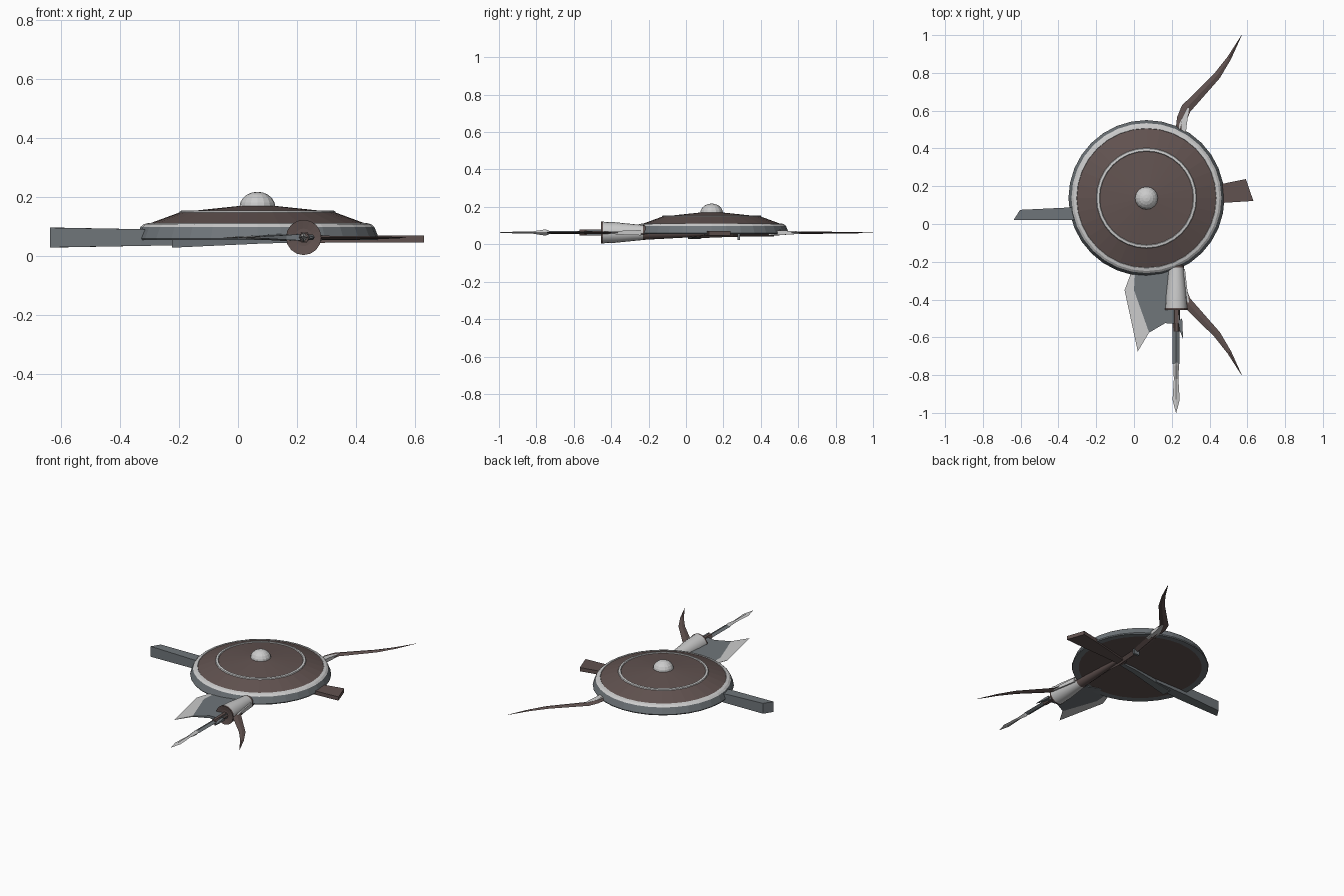
import bpy, bmesh, math
from mathutils import Vector, Matrix

if "Cube" in bpy.data.objects:
    bpy.data.objects.remove(bpy.data.objects["Cube"])


def material(name, c):
    m = bpy.data.materials.new(name)
    m.diffuse_color = (*c, 1)
    m.use_nodes = True
    m.node_tree.nodes["Principled BSDF"].inputs["Base Color"].default_value = m.diffuse_color
    return m


BROWN = material("brown_leather", (.12, .085, .08))
LIGHT = material("pale_metal", (.58, .58, .56))
SLATE = material("slate_metal", (.16, .18, .195))


def finish(name, bm, mat, smooth=False):
    bmesh.ops.remove_doubles(bm, verts=bm.verts, dist=1e-5)
    bmesh.ops.recalc_face_normals(bm, faces=bm.faces)
    me = bpy.data.meshes.new(name)
    bm.to_mesh(me)
    bm.free()
    ob = bpy.data.objects.new(name, me)
    bpy.context.collection.objects.link(ob)
    me.materials.append(mat)
    if smooth:
        bpy.context.view_layer.objects.active = ob
        ob.select_set(True)
        bpy.ops.object.shade_smooth_by_angle(angle=math.radians(35))
        ob.select_set(False)
    return ob


def lathe(name, profile, mat, centre, n=32, along_y=False, smooth=False):
    """Spin (radius, height) points about z, or about y."""
    bm = bmesh.new()
    vs = [bm.verts.new((r, 0, h)) for r, h in profile]
    edges = [bm.edges.new(p) for p in zip(vs, vs[1:])]
    bmesh.ops.spin(bm, geom=vs + edges, cent=(0, 0, 0), axis=(0, 0, 1),
                   angle=math.tau, steps=n, use_duplicate=False)
    bmesh.ops.remove_doubles(bm, verts=bm.verts, dist=1e-5)
    if along_y:
        bm.transform(Matrix.Rotation(-math.pi / 2, 4, 'X'))
    bm.transform(Matrix.Translation(centre))
    return finish(name, bm, mat, smooth)


def loft(name, rings, mat):
    """Skin a row of equal-length point loops and cap both ends."""
    bm = bmesh.new()
    rs = [[bm.verts.new(p) for p in ring] for ring in rings]
    n = len(rs[0])
    for a, b in zip(rs, rs[1:]):
        for i in range(n):
            j = (i + 1) % n
            bm.faces.new((a[i], a[j], b[j], b[i]))
    bm.faces.new(rs[0])
    bm.faces.new(rs[-1])
    return finish(name, bm, mat)


def box_ring(x, y0, y1, z0, z1, slant=0):
    return [(x, y0, z0), (x + slant, y1, z0), (x + slant, y1, z1), (x, y0, z1)]


def diamond(x, y, z, w, t):
    return [(x + w, y, z), (x, y, z + t), (x - w, y, z), (x, y, z - t)]


def plate(name, outline, mat, z):
    """Loft between two outlines given as (x, y, half thickness)."""
    return loft(name, [[(x, y, z - t) for x, y, t in outline],
                       [(x, y, z + t) for x, y, t in outline]], mat)


# Round shield: rim, trim rings, panels and boss
C = (.066, .137, 0)
lathe("shield_rim", [(.372, .056), (.41, .054), (.413, .06), (.397, .099)], SLATE, C)
lathe("shield_back", [(0, .056), (.374, .056)], BROWN, C)
lathe("shield_outer_trim", [(.397, .099), (.386, .108), (.37, .112), (.368, .109)], LIGHT, C)
lathe("shield_outer_panel", [(.37, .109), (.264, .148)], BROWN, C)
lathe("shield_inner_trim", [(.266, .147), (.263, .153), (.25, .155), (.247, .15)], LIGHT, C)
lathe("shield_inner_panel", [(.25, .15), (.06, .17), (0, .17)], BROWN, C)
lathe("shield_boss", [(.061 * math.cos(a * math.pi / 10), .166 + .052 * math.sin(a * math.pi / 10))
                      for a in range(6)], LIGHT, C, 16)

# Quiver lying along y, with its pale mouth at the front
Q = (.223, 0, .063)
lathe("quiver_mouth", [(.04, -.23), (.046, -.29), (.055, -.38), (.058, -.45)],
      LIGHT, Q, 16, True, True)
lathe("quiver_body", [(0, .1), (.018, .1), (.027, 0), (.034, -.13), (.041, -.26)],
      BROWN, Q, 16, True, True)
lathe("quiver_lid", [(.06, -.445), (.06, -.455), (.03, -.45), (0, -.45)], BROWN, Q, 16, True)

# Spear passing through it
lathe("spear_grip", [(0, -.4), (.02, -.4), (.018, -.57), (0, -.57)], BROWN, (.225, 0, .063), 6, True)
loft("spear_shaft", [diamond(.223, y, .063, w, .009)
                     for y, w in ((.28, .01), (-.55, .019), (-.74, .019))], SLATE)
loft("spear_head", [diamond(.223, y, .063, w, t) for y, w, t in
                    ((-.73, .013, .008), (-.75, .015, .017), (-.82, .012, .006),
                     (-.93, .019, .004), (-1, .001, .001))], LIGHT)
loft("spear_butt", [[(.2, y, .022), (.24, y, .022), (.24, y, .058), (.2, y, .058)]
                    for y in (.275, .29)], SLATE)

# Axe blade with a pale cutting edge
plate("axe_blade", [(.01, -.19, .003), (.0, -.35, .003), (.08, -.575, .003), (.165, -.525, .008),
                    (.24, -.53, .012), (.24, -.25, .015), (.17, -.24, .013)], SLATE, .063)
plate("axe_edge", [(.01, -.19, .003), (-.05, -.35, .0006), (.02, -.675, .0006),
                   (.08, -.575, .003), (.0, -.35, .003)], LIGHT, .063)
plate("axe_spike", [(.225, -.52, .009), (.26, -.61, .001), (.255, -.5, .009)], SLATE, .063)

# Bow: two mirrored limbs on a straight riser, around y = 0.1
limb = [(.245, .47, .055, .016), (.255, .56, .055, .009), (.275, .61, .055, .007),
        (.36, .7, .046, .006), (.44, .785, .038, .005), (.505, .88, .022, .004),
        (.57, 1, .002, .001)]
for side, label in ((1, "rear"), (-1, "front")):
    rings = []
    for i, (x, y, w, t) in enumerate(limb):
        a, b = limb[max(i - 1, 0)], limb[min(i + 1, len(limb) - 1)]
        d = Vector((b[0] - a[0], b[1] - a[1])).normalized()
        nx, ny = d.y * w / 2, -d.x * w / 2
        rings.append([(x + u * nx, .1 + side * (y + u * ny - .1), .062 + v * t)
                      for u, v in ((-1, 0), (0, -1), (1, 0), (0, 1))])
    loft("bow_limb_" + label, rings, BROWN)
    loft("bow_wrap_" + label,
         [[(x + u * w, .1 + side * (y - .1), .062 + v * t)
           for u, v in ((-1, -1), (1, -1), (1, 1), (-1, 1))]
          for x, y, w, t in ((.25, .44, .02, .014), (.26, .53, .02, .011), (.288, .615, .004, .006))],
         LIGHT)
    loft("bow_riser_" + label,
         [diamond(x, .1 + side * (y - .1), .056, w, t)
          for x, y, w, t in ((.205, .1, .018, .022), (.21, .25, .022, .016),
                             (.245, .47, .027, .014))], BROWN)

# Long tapering scabbard on the left, with a narrower inner sleeve
loft("scabbard_end", [box_ring(-.638, .02, .075, .029, .096, .035),
                      box_ring(-.33, .02, .088, .034, .091),
                      box_ring(-.1, .04, .09, .038, .08)], SLATE)
loft("scabbard_sleeve", [box_ring(-.225, .01, .07, .028, .07),
                         box_ring(.08, .075, .112, .042, .065),
                         box_ring(.22, .095, .122, .046, .06)], SLATE)

# Flared brown grip on the right
loft("flared_grip", [box_ring(.18, .1, .145, .044, .066),
                     box_ring(.47, .112, .213, .046, .07),
                     box_ring(.632, .122, .238, .046, .07, -.04)], BROWN)
